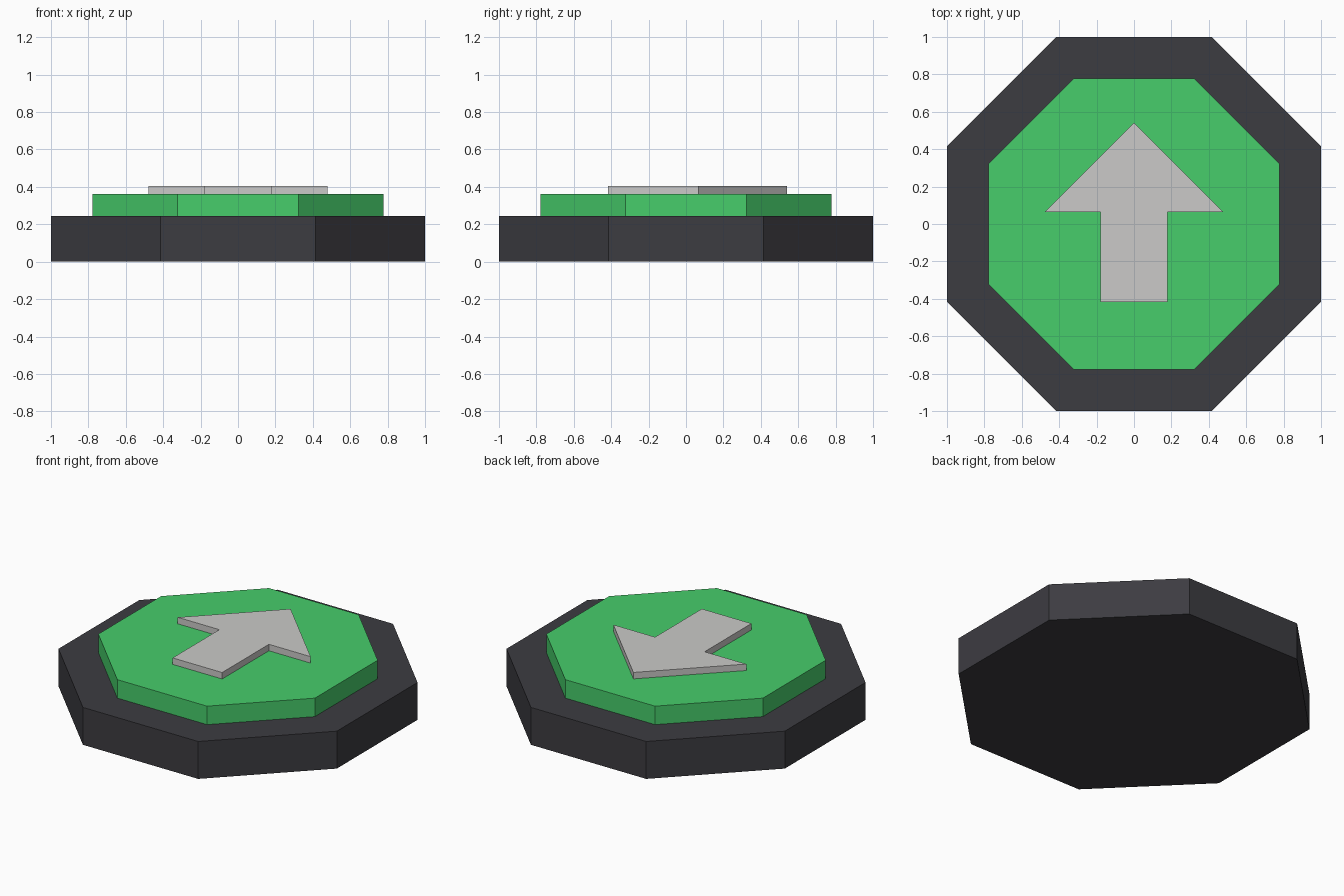
import bpy
import bmesh
from math import cos, sin, pi
from mathutils import Vector

cube = bpy.data.objects.get("Cube")
if cube:
    bpy.data.objects.remove(cube, do_unlink=True)


def make_material(name, color):
    mat = bpy.data.materials.new(name)
    mat.use_nodes = True
    mat.diffuse_color = (*color, 1)
    bsdf = next(n for n in mat.node_tree.nodes if n.type == "BSDF_PRINCIPLED")
    bsdf.inputs["Base Color"].default_value = (*color, 1)
    return mat


def extrude_outline(name, outline, bottom, top, mat):
    """Solid plate from a counter-clockwise outline."""
    bm = bmesh.new()
    base = bm.faces.new([bm.verts.new((x, y, bottom)) for x, y in outline])
    result = bmesh.ops.extrude_face_region(bm, geom=[base], use_keep_orig=True)
    raised = [v for v in result["geom"] if isinstance(v, bmesh.types.BMVert)]
    bmesh.ops.translate(bm, verts=raised, vec=Vector((0, 0, top - bottom)))
    bmesh.ops.recalc_face_normals(bm, faces=bm.faces)
    mesh = bpy.data.meshes.new(name)
    bm.to_mesh(mesh)
    bm.free()
    mesh.materials.append(mat)
    obj = bpy.data.objects.new(name, mesh)
    bpy.context.collection.objects.link(obj)
    return obj


def octagon(apothem):
    radius = apothem / cos(pi / 8)
    angles = [(i + 0.5) * pi / 4 for i in range(8)]
    return [(radius * cos(a), radius * sin(a)) for a in angles]


charcoal = make_material("charcoal", (0.046, 0.045, 0.053))
green = make_material("bright green", (0.063, 0.61, 0.147))
light_grey = make_material("light grey", (0.597, 0.591, 0.578))

# Heights of the stacked layers
base_top, pad_top, arrow_top = 0.243, 0.363, 0.405

# Octagonal base and raised pad
extrude_outline("base", octagon(1.0), 0, base_top, charcoal)
extrude_outline("pad", octagon(0.778), base_top, pad_top, green)

# Arrow pointing to the back, mirrored from its +x half
half = [(0.178, -0.417), (0.178, 0.063), (0.478, 0.063)]
arrow = half + [(0, 0.54)] + [(-x, y) for x, y in reversed(half)]
extrude_outline("arrow", arrow, pad_top, arrow_top, light_grey)
